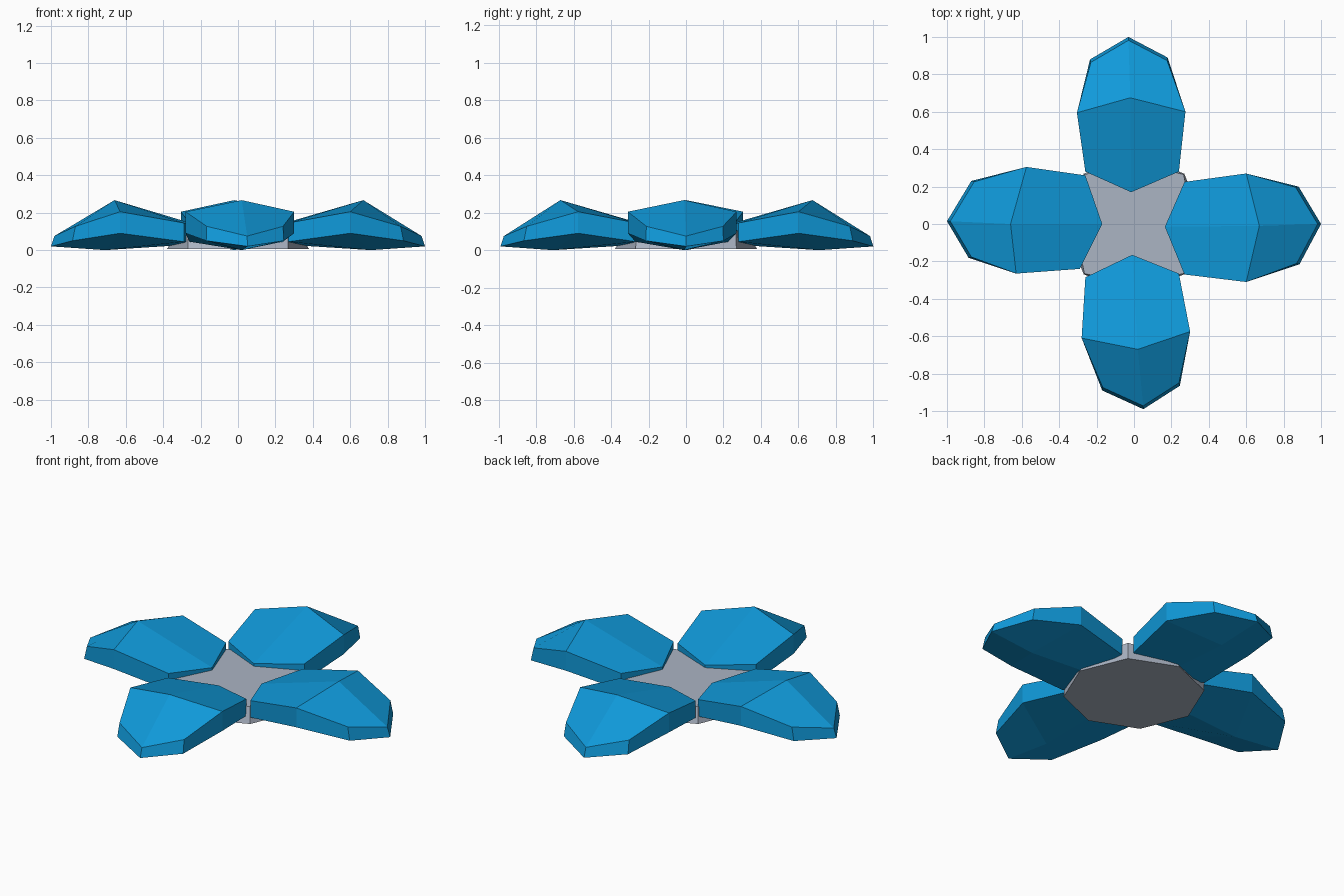
import bpy, bmesh, math
from mathutils import Matrix

if "Cube" in bpy.data.objects:
    bpy.data.objects.remove(bpy.data.objects["Cube"])


def material(name, rgb):
    m = bpy.data.materials.new(name)
    m.diffuse_color = (*rgb, 1)
    m.use_nodes = True
    m.node_tree.nodes["Principled BSDF"].inputs["Base Color"].default_value = m.diffuse_color
    return m


BLUE = material("petal blue", (0.005, 0.32, 0.70))
GREY = material("hub grey", (0.41, 0.46, 0.55))


def finish(bm, name, mat):
    bmesh.ops.recalc_face_normals(bm, faces=bm.faces)
    me = bpy.data.meshes.new(name)
    bm.to_mesh(me)
    bm.free()
    me.materials.append(mat)
    ob = bpy.data.objects.new(name, me)
    bpy.context.collection.objects.link(ob)
    return ob


# Heights around the petal: tip, outer corner, side, inner corner, inner tip, and back
TOP_Z = [0.08, 0.132, 0.21, 0.15, 0.125, 0.15, 0.21, 0.132]
BOT_Z = [0.025, 0.055, 0.095, 0.05, 0.04, 0.05, 0.095, 0.055]


def petal(name, angle, outline, apex):
    """Faceted petal along +x: raised peak above, shallow keel below."""
    bm = bmesh.new()
    top, bot = [], []
    for i, (x, y) in enumerate(outline):
        s = 0.982 if i in (0, 1, 7) else 1.0      # outer rim leans in a little
        top.append(bm.verts.new((x * s, y * s, TOP_Z[i])))
        bot.append(bm.verts.new((x, y, BOT_Z[i])))
    peak = bm.verts.new((*apex, 0.272))
    keel = bm.verts.new((0.71, apex[1], 0.005))
    for i in range(8):
        j = (i + 1) % 8
        bm.faces.new((top[i], top[j], bot[j], bot[i]))
    for i in range(0, 8, 2):
        a, b, c = i, i + 1, (i + 2) % 8
        for ring, centre in ((top, peak), (bot, keel)):
            # crease runs from the centre to tip, sides and inner tip
            bm.faces.new((centre, ring[a], ring[b], ring[c]))
    bm.transform(Matrix.Rotation(math.radians(angle), 4, 'Z'))
    finish(bm, name, BLUE)


# Each petal is slightly irregular
petal("right_petal", 0,
      [(1, 0), (.88, .2), (.6, .27), (.27, .225),
       (.165, -.015), (.27, -.27), (.6, -.31), (.885, -.215)], (.67, -.01))
petal("back_petal", 90,
      [(1, .03), (.88, .235), (.595, .305), (.28, .26),
       (.17, .015), (.28, -.24), (.6, -.275), (.89, -.18)], (.675, .02))
petal("left_petal", 180,
      [(1, -.015), (.885, .18), (.63, .265), (.29, .24),
       (.17, 0), (.26, -.26), (.575, -.305), (.87, -.23)], (.66, 0))
petal("front_petal", 270,
      [(.99, .05), (.865, .245), (.575, .3), (.265, .24),
       (.165, -.01), (.285, -.26), (.61, -.28), (.89, -.17)], (.67, .02))

# Eight-sided hub under the petals
bm = bmesh.new()
bmesh.ops.create_cone(bm, cap_ends=True, segments=8, radius1=0.38, radius2=0.375, depth=0.1,
                      matrix=Matrix.Translation((0, 0, 0.06)))
# inner ends of the petals cover the axis corners, so pull their tops inward
for v in bm.verts:
    if v.co.z > 0.06 and min(abs(v.co.x), abs(v.co.y)) < 0.05:
        v.co.x *= 0.85
        v.co.y *= 0.85
finish(bm, "hub", GREY)

# Rest the model on the ground
for ob in bpy.data.objects:
    ob.location.z = -0.005
